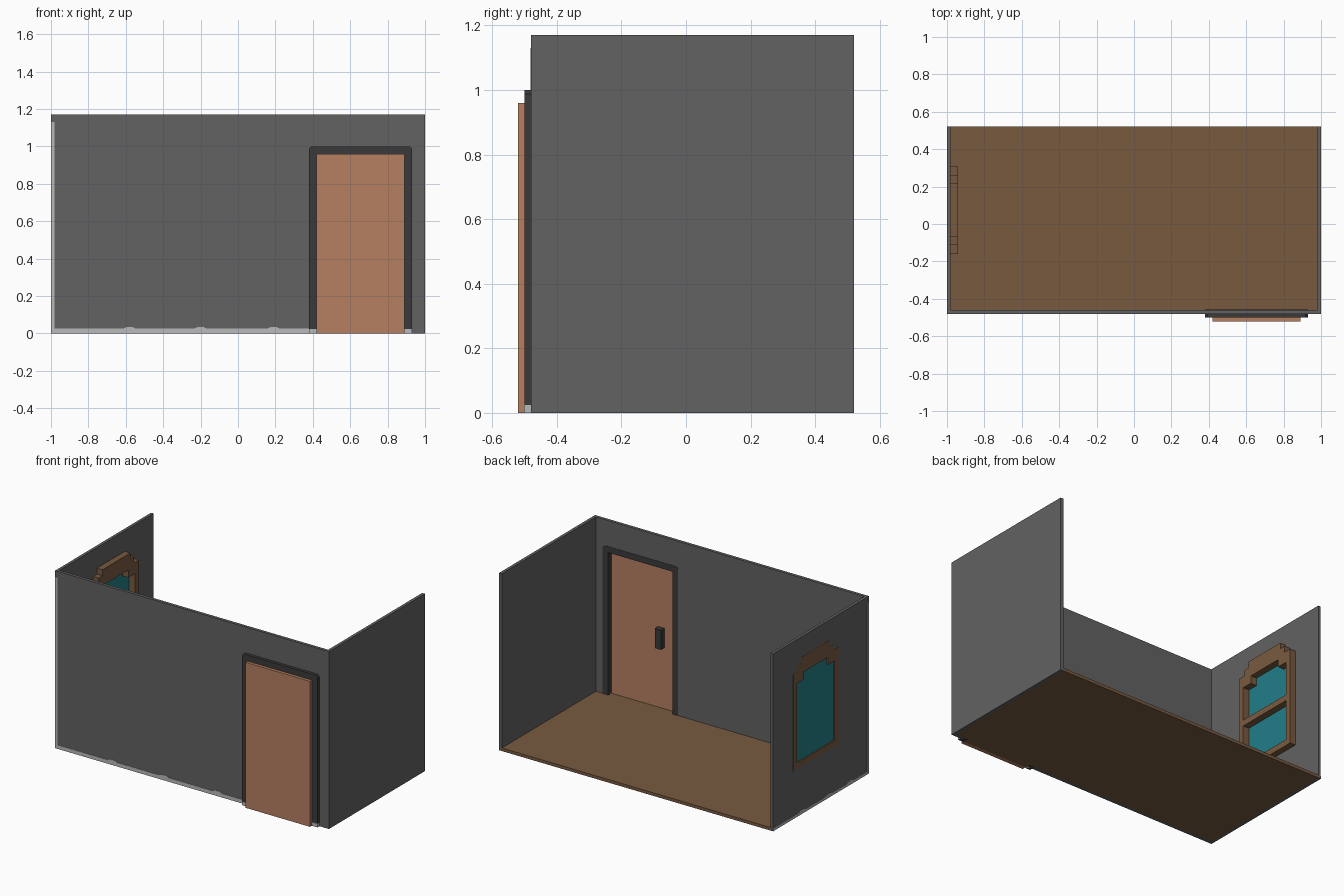
import bpy, bmesh
from mathutils import Vector

cube = bpy.data.objects.get("Cube")
if cube:
    bpy.data.objects.remove(cube, do_unlink=True)


def material(name, srgb):
    lin = [((c / 255 + 0.055) / 1.055) ** 2.4 for c in srgb] + [1.0]
    m = bpy.data.materials.new(name)
    m.use_nodes = True
    m.diffuse_color = lin
    bsdf = m.node_tree.nodes["Principled BSDF"]
    bsdf.inputs["Base Color"].default_value = lin
    bsdf.inputs["Roughness"].default_value = 0.9
    return m


WALL = material("wall grey", (98, 98, 98))
DARK = material("dark grey", (58, 58, 58))
LIGHT = material("light grey", (186, 186, 186))
WOOD = material("brown wood", (120, 90, 64))
DOOR = material("door tan", (181, 128, 97))
GLASS = material("teal glass", (34, 126, 136))


def plate(name, mat, axis, lo, hi, *loops):
    """Extrude outlines (later loops are holes) along x or y; points are (other axis, z)."""
    def place(u, v):
        return Vector((lo, u, v)) if axis == "x" else Vector((u, lo, v))
    bm = bmesh.new()
    for loop in loops:
        vs = [bm.verts.new(place(*p)) for p in loop]
        for i, v in enumerate(vs):
            bm.edges.new((v, vs[i - 1]))
    bmesh.ops.triangle_fill(bm, edges=bm.edges[:], use_beauty=True)
    ext = bmesh.ops.extrude_face_region(bm, geom=bm.faces[:])
    shift = Vector((hi - lo, 0, 0)) if axis == "x" else Vector((0, hi - lo, 0))
    bmesh.ops.translate(bm, vec=shift, verts=[g for g in ext["geom"] if isinstance(g, bmesh.types.BMVert)])
    bmesh.ops.recalc_face_normals(bm, faces=bm.faces[:])
    me = bpy.data.meshes.new(name)
    bm.to_mesh(me)
    bm.free()
    me.materials.append(mat)
    ob = bpy.data.objects.new(name, me)
    bpy.context.collection.objects.link(ob)
    return ob


def rect(u0, u1, v0, v1):
    return [(u0, v0), (u1, v0), (u1, v1), (u0, v1)]


def box(name, mat, x, y, z):
    return plate(name, mat, "y", y[0], y[1], rect(x[0], x[1], z[0], z[1]))


def stepped(bottom, steps):
    """Window outline whose top climbs in steps of (y_low, y_high, z_top)."""
    right, left = [], []
    z = bottom
    for y0, y1, top in steps:
        right += [(y1, z), (y1, top)]
        left += [(y0, z), (y0, top)]
        z = top
    return right + left[::-1]


def worn_strip(u0, u1, h, bumps):
    """Bottom strip with small uneven bumps on its upper edge."""
    pts = [(u0, 0), (u0, h)]
    for b in bumps:
        pts += [(b - 0.035, h), (b - 0.015, h + 0.009), (b + 0.015, h + 0.009), (b + 0.035, h)]
    return pts + [(u1, h), (u1, 0)]


H = 1.17

# Floor and the sill under the door
box("floor", WOOD, (-0.98, 0.98), (-0.46, 0.52), (0, 0.02))
box("door_threshold", WOOD, (0.42, 0.89), (-0.495, -0.46), (0, 0.018))

# Front wall with the doorway notched out
plate("front_wall", WALL, "y", -0.48, -0.46,
      [(-0.999, 0), (0.40, 0), (0.40, 0.98), (0.91, 0.98), (0.91, 0), (1, 0), (1, H), (-0.999, H)])

# Side walls, the right one pierced for the window
plate("left_wall", WALL, "x", 0.98, 1.0, rect(-0.46, 0.52, 0, H))
outer = stepped(0.315, [(-0.16, 0.31, 0.955), (-0.11, 0.26, 0.995), (-0.07, 0.22, 1.035)])
inner = stepped(0.355, [(-0.12, 0.27, 0.88), (-0.05, 0.20, 0.93)])
hole = stepped(0.335, [(-0.14, 0.29, 0.92), (-0.08, 0.23, 0.98)])
plate("right_wall", WALL, "x", -0.999, -0.98, rect(-0.46, 0.52, 0, H), hole)

# Window
plate("window_frame", WOOD, "x", -1.0, -0.94, outer, inner)
plate("window_glass", GLASS, "x", -0.992, -0.984, inner)
plate("window_crossbar", WOOD, "x", -0.984, -0.94, rect(-0.12, 0.27, 0.62, 0.66))

# Door frame with clipped corners, its light feet, the door and its handle
c = 0.012
plate("door_frame", DARK, "y", -0.50, -0.458,
      [(0.38, 0), (0.42, 0), (0.42, 0.96), (0.89, 0.96), (0.89, 0), (0.93, 0),
       (0.93, 1.0 - c), (0.93 - c, 1.0), (0.38 + c, 1.0), (0.38, 1.0 - c)])
for side, x in (("right", 0.38), ("left", 0.89)):
    box("door_frame_foot_" + side, LIGHT, (x - 0.001, x + 0.041), (-0.501, -0.479), (0, 0.024))
box("door", DOOR, (0.42, 0.89), (-0.52, -0.495), (0, 0.96))
box("door_handle", DARK, (0.505, 0.55), (-0.495, -0.46), (0.42, 0.55))

# Light strips along the wall base and up the front right corner
plate("front_base_strip", LIGHT, "y", -0.482, -0.48, worn_strip(-1, 0.38, 0.025, [-0.58, -0.2, 0.19]))
plate("side_base_strip", LIGHT, "x", -1.0, -0.999, worn_strip(-0.48, 0.52, 0.018, [-0.28, -0.06, 0.22]))
box("corner_strip_front", LIGHT, (-1, -0.98), (-0.482, -0.48), (0.025, 1.13))
box("corner_strip_side", LIGHT, (-1, -0.999), (-0.48, -0.462), (0.018, 1.13))
